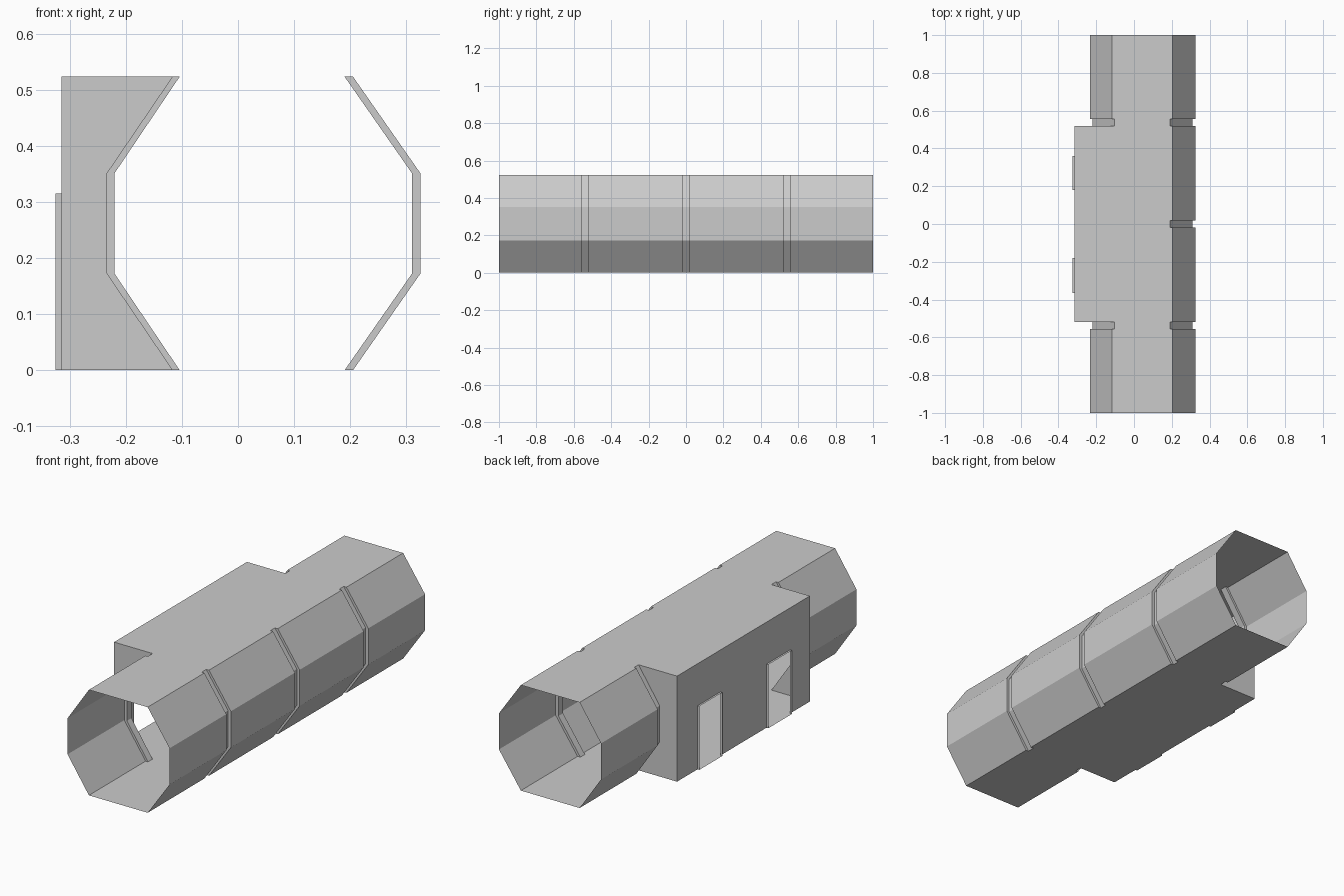
import bpy

if "Cube" in bpy.data.objects:
    bpy.data.objects.remove(bpy.data.objects["Cube"])

H = 0.523                     # tunnel height
ZS = [0.0, 0.172, 0.351, H]   # heights of the faceted side profile
GROOVES = [-0.538, 0.0, 0.538]
GW = 0.018                    # half width of a groove
BOX_X, BOX_Y = -0.315, 0.52   # side bay outer wall and half length
DOORS = [(-0.365, -0.18), (0.18, 0.36)]
DOOR_H, FRAME_X = 0.315, -0.325

# side profiles: x at each height, outer skin and recessed groove
R_OUT, R_IN = [0.205, 0.325, 0.325, 0.205], [0.190, 0.310, 0.310, 0.190]
L_OUT, L_IN = [-0.117, -0.234, -0.234, -0.117], [-0.104, -0.220, -0.220, -0.104]


def make(name, verts, faces):
    me = bpy.data.meshes.new(name)
    me.from_pydata(verts, [], faces)
    me.update()
    ob = bpy.data.objects.new(name, me)
    bpy.context.collection.objects.link(ob)
    return ob


def stations(y0, y1, grooves, out, inn):
    """List of (y, profile) along the tunnel, stepping in at each groove."""
    st = [(y0, out)]
    for g in grooves:
        st += [(g - GW, out), (g - GW, inn), (g + GW, inn), (g + GW, out)]
    return st + [(y1, out)]


def loft(name, st, flip=False):
    verts = [(x, y, z) for y, p in st for x, z in zip(p, ZS)]
    faces = []
    for i in range(len(st) - 1):
        for j in range(3):
            a = i * 4 + j
            f = (a, a + 4, a + 5, a + 1)
            faces.append(f[::-1] if flip else f)
    return make(name, verts, faces)


# Side walls with stepped grooves
right = stations(-1, 1, GROOVES, R_OUT, R_IN)
loft("right_wall", right)
front_left = stations(-1, 0, GROOVES[:1], L_OUT, L_IN)[:4]
back_left = stations(0, 1, GROOVES[2:], L_OUT, L_IN)[2:]
loft("front_left_wall", front_left, True)
loft("back_left_wall", back_left, True)

# Floor and roof follow the wall edges and the side bay
edge = [(p[0], y) for y, p in right]
edge += [(p[0], y) for y, p in reversed(back_left)]
edge += [(BOX_X, BOX_Y), (BOX_X, -BOX_Y)]
edge += [(p[0], y) for y, p in reversed(front_left)]
n = len(edge)
make("floor", [(x, y, 0) for x, y in edge], [tuple(range(n))[::-1]])
make("roof", [(x, y, H) for x, y in edge], [tuple(range(n))])

# Bay end walls, cut to the tunnel profile
for name, y in (("bay_front_wall", -BOX_Y), ("bay_back_wall", BOX_Y)):
    pts = [(BOX_X, y, 0)] + [(x, y, z) for x, z in zip(L_IN, ZS)] + [(BOX_X, y, H)]
    f = tuple(range(len(pts)))
    make(name, pts, [f if y < 0 else f[::-1]])

# Bay outer wall with two door openings
outline = [(-BOX_Y, H), (-BOX_Y, 0)]
for a, b in DOORS:
    outline += [(a, 0), (a, DOOR_H), (b, DOOR_H), (b, 0)]
outline += [(BOX_Y, 0), (BOX_Y, H)]
make("bay_outer_wall", [(BOX_X, y, z) for y, z in outline],
     [tuple(range(len(outline)))[::-1]])

# Door linings projecting slightly from the wall, including threshold
for k, (a, b) in enumerate(DOORS):
    ring = [(a, 0), (b, 0), (b, DOOR_H), (a, DOOR_H)]
    verts = [(x, y, z) for x in (BOX_X, FRAME_X) for y, z in ring]
    make(f"door_lining_{k + 1}", verts,
         [(i, (i + 1) % 4, 4 + (i + 1) % 4, 4 + i) for i in range(4)])
